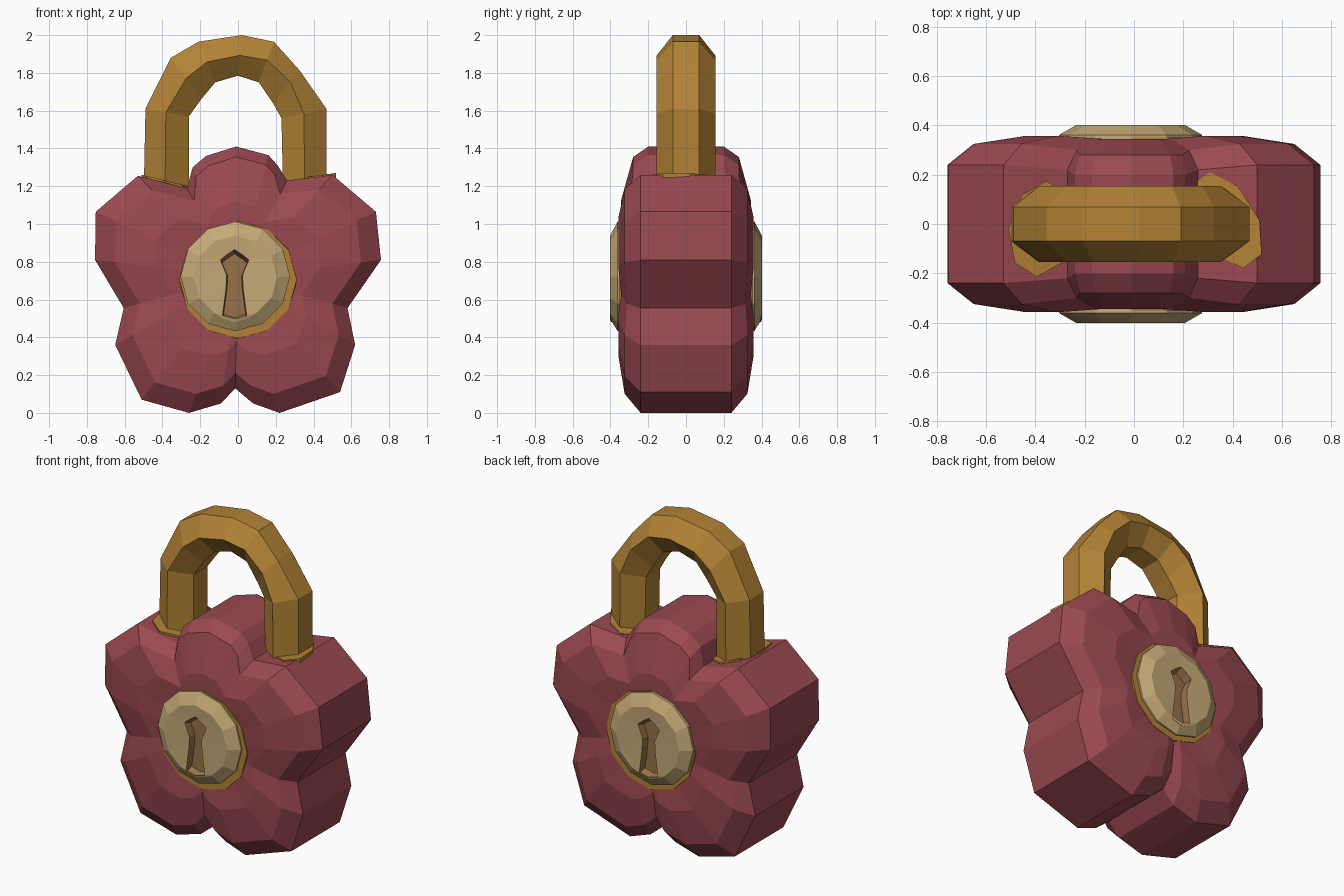
import bpy, bmesh, math
from mathutils import Vector

if "Cube" in bpy.data.objects:
    bpy.data.objects.remove(bpy.data.objects["Cube"])


def material(name, rgb):
    m = bpy.data.materials.new(name)
    m.diffuse_color = (*rgb, 1)
    m.use_nodes = True
    m.node_tree.nodes["Principled BSDF"].inputs["Base Color"].default_value = m.diffuse_color
    return m


RED = material("rose red", (0.325, 0.067, 0.082))
GOLD = material("old gold", (0.45, 0.225, 0.036))
TAN = material("pale brass", (0.56, 0.40, 0.185))
BROWN = material("keyhole brown", (0.31, 0.165, 0.065))


def loft(name, rings, mats, bands=None, caps=(True, True), cap_mat=0):
    """Join equal-length point rings with flat faces; bands = material per band."""
    bm = bmesh.new()
    rows = [[bm.verts.new(p) for p in ring] for ring in rings]
    n = len(rows[0])
    for k, (a, b) in enumerate(zip(rows, rows[1:])):
        for i in range(n):
            j = (i + 1) % n
            f = bm.faces.new((a[i], a[j], b[j], b[i]))
            f.material_index = bands[k] if bands else 0
    for row, wanted in ((rows[0], caps[0]), (rows[-1], caps[1])):
        if wanted:
            bm.faces.new(row).material_index = cap_mat
    bmesh.ops.recalc_face_normals(bm, faces=bm.faces)
    me = bpy.data.meshes.new(name)
    bm.to_mesh(me)
    bm.free()
    for m in mats:
        me.materials.append(m)
    ob = bpy.data.objects.new(name, me)
    bpy.context.collection.objects.link(ob)
    return ob


# Flower body outline (x, z, kind): p petal, t top petal, u upper valley, v lower valley
outline = [(-0.01, 1.41, "t"), (0.16, 1.365, "t"), (0.21, 1.31, "t"), (0.26, 1.23, "u"),
           (0.50, 1.26, "p"), (0.73, 1.065, "p"), (0.757, 0.81, "p"), (0.58, 0.555, "v"),
           (0.62, 0.36, "p"), (0.54, 0.11, "p"), (0.22, 0.0, "p"), (0.08, 0.05, "p"),
           (-0.015, 0.13, "v"), (-0.09, 0.05, "p"), (-0.26, 0.0, "p"), (-0.51, 0.07, "p"),
           (-0.65, 0.36, "p"), (-0.605, 0.555, "v"), (-0.757, 0.81, "p"),
           (-0.753, 1.065, "p"), (-0.53, 1.255, "p"), (-0.27, 1.19, "u"),
           (-0.24, 1.30, "t"), (-0.17, 1.36, "t")]
CZ = 0.72
depth = {"p": (0.24, 0.325, 0.358, 0.345), "t": (0.20, 0.28, 0.345, 0.345),
         "u": (0.22, 0.30, 0.347, 0.343), "v": (0.24, 0.315, 0.343, 0.335)}
scales = (1.0, 0.86, 0.58, 0.36)


def body_ring(level, side):
    ring = []
    for x, z, k in outline:
        s = 0.92 if level == 1 and k == "t" else scales[level]
        ring.append((x * s, side * depth[k][level], CZ + (z - CZ) * s))
    return ring


def centre_ring(side):
    return [(x * 0.05, side * 0.30, CZ + (z - CZ) * 0.05) for x, z, k in outline]


loft("flower_body",
     [centre_ring(-1)] + [body_ring(l, -1) for l in (3, 2, 1, 0)]
     + [body_ring(l, 1) for l in (0, 1, 2, 3)] + [centre_ring(1)], [RED])


# Round lock plates with keyhole, and their gold rims, on front and back
def circle(r, y, cx, cz, n=12):
    return [(cx + r * math.sin(2 * math.pi * i / n), y,
             cz + r * math.cos(2 * math.pi * i / n)) for i in range(n)]


key = [(0, 0.865), (0.045, 0.835), (0.075, 0.81), (0.042, 0.73), (0.045, 0.66),
       (0.066, 0.50), (0, 0.48)]
key += [(-x, z) for x, z in key[-2:0:-1]]
for label, s in (("front", -1), ("back", 1)):
    hole = lambda y, k: [(-0.018 + x * k, y, 0.68 + (z - 0.68) * k) for x, z in key]
    loft(label + "_lock_plate",
         [circle(0.29, s * 0.31, -0.014, 0.723), circle(0.29, s * 0.362, -0.014, 0.723),
          circle(0.22, s * 0.402, -0.014, 0.718),
          hole(s * 0.397, 1.0), hole(s * 0.35, 0.88)],
         [TAN, BROWN], bands=[0, 0, 0, 1], caps=(False, True), cap_mat=1)
    loft(label + "_rim",
         [circle(0.318, s * 0.31, 0, 0.705), circle(0.31, s * 0.352, 0, 0.705),
          circle(0.26, s * 0.352, 0, 0.705)],
         [GOLD], caps=(False, False))

# Shackle: hexagonal section swept through (outer, inner, ridge position) stations
stations = [((0.468, 1.12), (0.24, 1.12), 0.5), ((0.468, 1.61), (0.23, 1.56), 0.5),
            ((0.325, 1.815), (0.185, 1.64), 0.35), ((0.19, 1.965), (0.11, 1.75), 0.45),
            ((0.02, 2.0), (0, 1.785), 0.5), ((-0.21, 1.965), (-0.12, 1.75), 0.5),
            ((-0.355, 1.88), (-0.195, 1.66), 0.5), ((-0.49, 1.61), (-0.26, 1.57), 0.47),
            ((-0.50, 1.12), (-0.26, 1.12), 0.47)]
rings = []
y = Vector((0, 1, 0))
for o, i, t in stations:
    o, i = Vector((o[0], 0, o[1])), Vector((i[0], 0, i[1]))
    m = o.lerp(i, t)
    rings.append([o + y * 0.07, m + y * 0.155, i + y * 0.07,
                  i - y * 0.07, m - y * 0.155, o - y * 0.07])
loft("shackle", rings, [GOLD])

# Skewed, sloping collars where the shackle enters the body
for label, s, cy, skew in (("right", 1, 0.015, -0.35), ("left", -1, -0.02, -0.1)):
    def collar(z):
        pts = []
        for i in range(8):
            a = math.pi * i / 4
            dx, dy = 0.135 * math.cos(a), 0.195 * math.sin(a)
            dx += skew * dy
            pts.append((s * (0.375 + dx), cy + dy, z + (0.14 if s > 0 else 0.24) * dx))
        return pts
    loft(label + "_collar", [collar(1.12), collar(1.25 if s > 0 else 1.228)], [GOLD])
